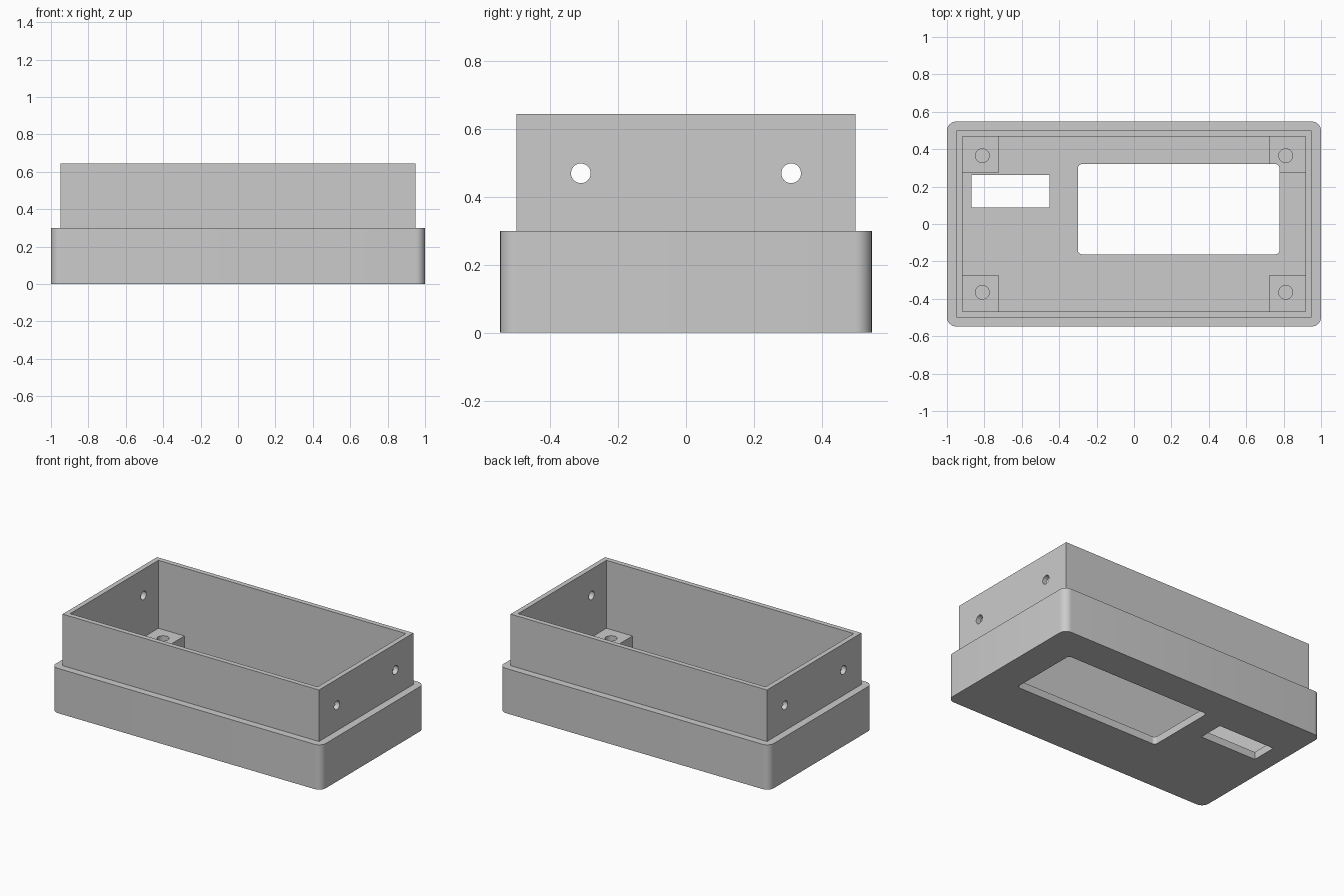
import bpy, bmesh, math
from mathutils import Matrix

cube = bpy.data.objects.get("Cube")
if cube:
    bpy.data.objects.remove(cube, do_unlink=True)

grey = bpy.data.materials.new("plain_grey")
grey.use_nodes = True
colour = (0.6, 0.6, 0.6, 1)
grey.diffuse_color = colour
grey.node_tree.nodes["Principled BSDF"].inputs["Base Color"].default_value = colour


def finish(name, bm):
    mesh = bpy.data.meshes.new(name)
    bm.to_mesh(mesh)
    bm.free()
    mesh.materials.append(grey)
    obj = bpy.data.objects.new(name, mesh)
    bpy.context.collection.objects.link(obj)
    return obj


def box(name, x, y, z, radius=0):
    """Box between (min, max) pairs, with optional rounded vertical edges."""
    bm = bmesh.new()
    bmesh.ops.create_cube(bm, size=1)
    for v in bm.verts:
        v.co = [lo if c < 0 else hi for c, (lo, hi) in zip(v.co, (x, y, z))]
    if radius:
        upright = [e for e in bm.edges if abs(e.verts[0].co.z - e.verts[1].co.z) > 1e-4]
        bmesh.ops.bevel(bm, geom=upright, offset=radius, segments=8,
                        profile=0.5, affect='EDGES')
    return finish(name, bm)


def rod(name, centre, radius, length, axis='Z'):
    bm = bmesh.new()
    turn = Matrix.Rotation(math.pi / 2, 4, 'Y') if axis == 'X' else Matrix()
    bmesh.ops.create_cone(bm, cap_ends=True, segments=32, radius1=radius, radius2=radius,
                          depth=length, matrix=Matrix.Translation(centre) @ turn)
    return finish(name, bm)


def cut(obj, cutters):
    for c in cutters:
        mod = obj.modifiers.new("cut", 'BOOLEAN')
        mod.operation, mod.solver, mod.object = 'DIFFERENCE', 'EXACT', c
    bpy.context.view_layer.update()
    graph = bpy.context.evaluated_depsgraph_get()
    mesh = bpy.data.meshes.new_from_object(obj.evaluated_get(graph))
    obj.modifiers.clear()
    obj.data = mesh


def smooth(obj):
    bpy.ops.object.select_all(action='DESELECT')
    obj.select_set(True)
    bpy.context.view_layer.objects.active = obj
    bpy.ops.object.shade_smooth_by_angle(angle=math.radians(30))


FLOOR, STEP, TOP = 0.05, 0.3, 0.645
IN_X, IN_Y, POST = 0.917, 0.467, 0.193

# Cutters
cavity = box("cavity_cutter", (-IN_X, IN_X), (-IN_Y, IN_Y), (FLOOR, 1))
screen = box("screen_cutter", (-0.3, 0.778), (-0.162, 0.32), (-0.1, 0.4), 0.022)
slot = box("slot_cutter", (-0.87, -0.453), (0.089, 0.261), (-0.1, 0.4))
side_holes = [rod("side_hole_cutter", (0, y, 0.47), 0.029, 3, 'X') for y in (-0.31, 0.31)]
cutters = [cavity, screen, slot] + side_holes

# Base tray with rounded corners and its two openings
tray = box("base_tray", (-1, 1), (-0.548, 0.548), (0, STEP), 0.05)
cut(tray, [cavity, screen, slot])

# Narrower upper wall with side screw holes
wall = box("upper_wall", (-0.95, 0.95), (-0.5, 0.5), (STEP, TOP))
cut(wall, [cavity] + side_holes)

# Corner screw posts with blind holes
posts = []
for sx, side in ((-1, "right"), (1, "left")):
    for sy, end in ((-1, "front"), (1, "back")):
        x = sorted((sx * IN_X, sx * (IN_X - POST)))
        y = sorted((sy * IN_Y, sy * (IN_Y - POST)))
        post = box(f"{end}_{side}_screw_post", x, y, (FLOOR, 0.19))
        bore = rod("bore_cutter", (sx * 0.811, sy * 0.365, 0.16), 0.037, 0.2)
        cutters.append(bore)
        cut(post, [bore, screen] if sx > 0 and sy > 0 else [bore])
        posts.append(post)

for c in cutters:
    bpy.data.objects.remove(c, do_unlink=True)
for obj in [tray, wall] + posts:
    smooth(obj)
